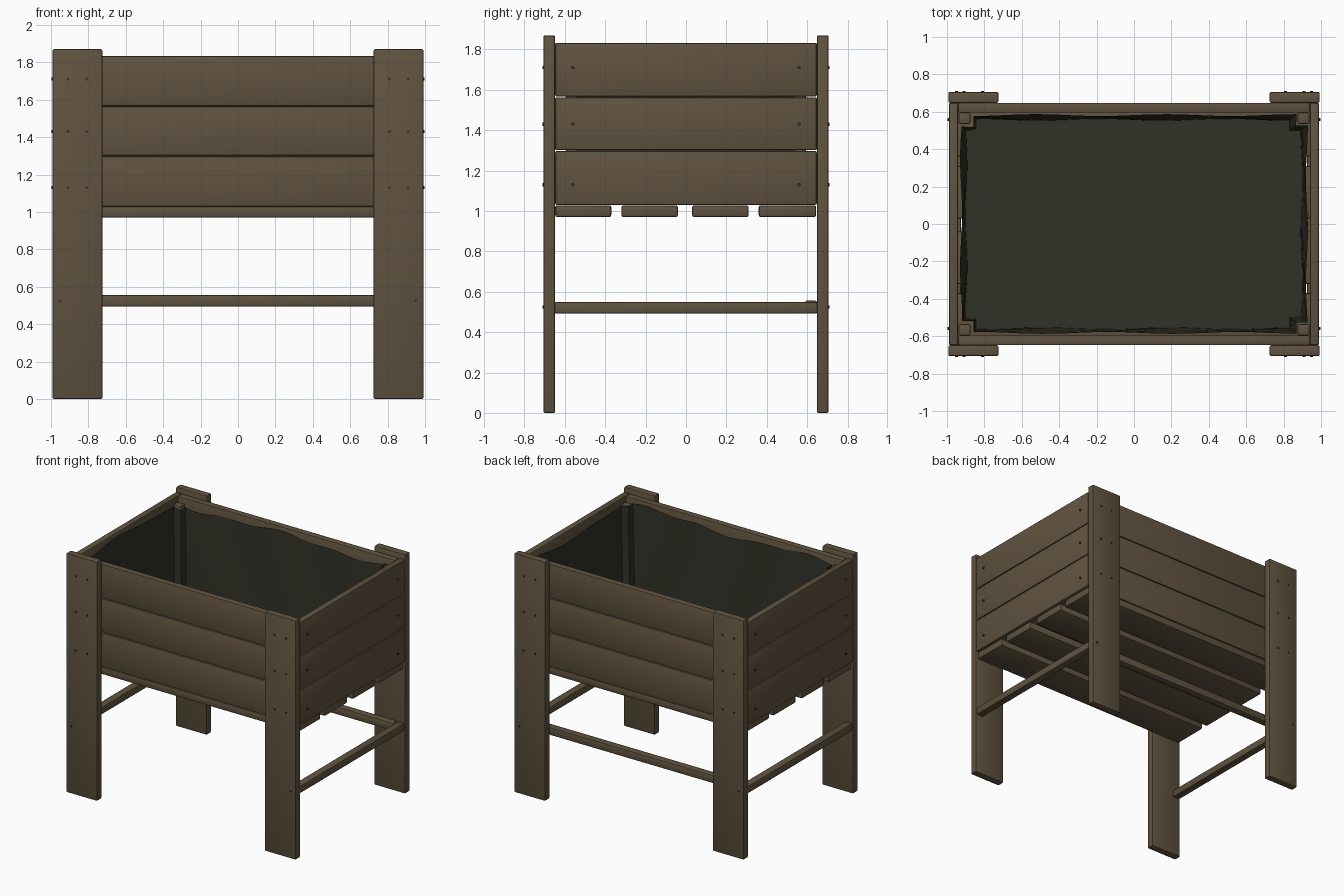
import bpy, bmesh, math
from mathutils import Matrix

if "Cube" in bpy.data.objects:
    bpy.data.objects.remove(bpy.data.objects["Cube"])


def material(name, rgb):
    m = bpy.data.materials.new(name)
    m.diffuse_color = (*rgb, 1)
    m.use_nodes = True
    m.node_tree.nodes["Principled BSDF"].inputs["Base Color"].default_value = m.diffuse_color
    return m


WOOD = material("brown wood", (0.118, 0.087, 0.051))
LINER = material("dark green liner", (0.030, 0.031, 0.020))
METAL = material("dark screw", (0.040, 0.034, 0.024))


def finish(bm, name, mat):
    me = bpy.data.meshes.new(name)
    bm.to_mesh(me)
    bm.free()
    ob = bpy.data.objects.new(name, me)
    bpy.context.collection.objects.link(ob)
    me.materials.append(mat)
    bpy.context.view_layer.objects.active = ob
    ob.select_set(True)
    bpy.ops.object.shade_smooth_by_angle(angle=math.radians(35))
    ob.select_set(False)
    return ob


def plank(name, x, y, z, bevel=0.008):
    """Softly rounded board given by its (min, max) on each axis."""
    bm = bmesh.new()
    bmesh.ops.create_cube(bm, size=1)
    for v in bm.verts:
        v.co = [(r[0] + r[1]) / 2 + c * (r[1] - r[0]) for c, r in zip(v.co, (x, y, z))]
    bmesh.ops.bevel(bm, geom=bm.edges[:], offset=bevel, segments=2, profile=0.5, affect='EDGES')
    return finish(bm, name, WOOD)


def span(s, a, b):
    return tuple(sorted((s * a, s * b)))


# Legs and corner posts
for sx, lr in ((-1, "left"), (1, "right")):
    for sy, fb in ((-1, "front"), (1, "back")):
        plank(f"{fb}_{lr}_leg", span(sx, 0.725, 0.992), span(sy, 0.648, 0.706), (0, 1.87))
        plank(f"{fb}_{lr}_post", span(sx, 0.875, 0.938), span(sy, 0.535, 0.595), (1.03, 1.79))

# Box walls, three boards each
for i, z in enumerate(((1.03, 1.297), (1.301, 1.563), (1.567, 1.833))):
    for s, lr, fb in ((-1, "left", "front"), (1, "right", "back")):
        plank(f"{fb}_board_{i}", (-0.94, 0.94), span(s, 0.595, 0.648), z)
        plank(f"{lr}_board_{i}", span(s, 0.94, 0.99), (-0.647, 0.647), z)

# Floor slats
for i, y in enumerate(((-0.648, -0.37), (-0.32, -0.04), (0.03, 0.31), (0.36, 0.645))):
    plank(f"floor_slat_{i}", (-0.975, 0.975), y, (0.97, 1.028), 0.01)

# Lower rails: both sides and the back
for s, lr in ((-1, "left"), (1, "right")):
    plank(f"{lr}_rail", span(s, 0.925, 0.985), (-0.65, 0.65), (0.492, 0.55))
plank("back_rail", (-0.925, 0.925), (0.59, 0.648), (0.495, 0.556))

# Cloth liner: notched outline around the posts, wavy rim, sagging inwards to the floor
quarter = [(0.93, 0.527), (0.868, 0.527), (0.868, 0.587)]
corners = []
for sx, sy, rev in ((1, 1, 0), (-1, 1, 1), (-1, -1, 0), (1, -1, 1)):
    q = [(sx * x, sy * y) for x, y in quarter]
    corners += q[::-1] if rev else q
outline = []
for a, b in zip(corners, corners[1:] + corners[:1]):
    n = max(2, int(math.dist(a, b) / 0.06))
    outline += [(a[0] + (b[0] - a[0]) * k / n, a[1] + (b[1] - a[1]) * k / n) for k in range(n)]
bm = bmesh.new()
rows = []
for t in (0, 0.08, 0.25, 0.5, 0.75, 1):
    row = []
    for x, y in outline:
        rim = 1.785 + 0.018 * math.sin(5 * x + 3 * y) + 0.01 * math.sin(13 * x - 7 * y)
        fold = 0.006 * (1 + math.sin(9 * x + 11 * y + 3 * t)) + 0.03 * (1 - t)
        row.append(bm.verts.new((x * (1 - fold), y * (1 - 1.4 * fold), 1.05 + (rim - 1.05) * t)))
    rows.append(row)
n = len(outline)
for lo, hi in zip(rows, rows[1:]):
    for k in range(n):
        bm.faces.new((lo[k], hi[k], hi[(k + 1) % n], lo[(k + 1) % n]))
bm.faces.new(rows[0])
bmesh.ops.recalc_face_normals(bm, faces=bm.faces[:])
bmesh.ops.reverse_faces(bm, faces=bm.faces[:])
finish(bm, "liner", LINER)

# Screw heads on the legs, side boards
bm = bmesh.new()


def screw(pos, axis):
    rot = Matrix.Rotation(math.pi / 2, 4, 'X' if axis == 'y' else 'Y')
    bmesh.ops.create_cone(bm, cap_ends=True, segments=8, radius1=0.008, radius2=0.008,
                          depth=0.012, matrix=Matrix.Translation(pos) @ rot)


for sx in (-1, 1):
    for sy in (-1, 1):
        for z in (1.71, 1.43, 1.13):
            for x in (0.91, 0.81):
                screw((sx * x, sy * 0.705, z), 'y')
            screw((sx * 0.992, sy * 0.56, z), 'x')
        screw((sx * 0.95, sy * 0.705, 0.525), 'y')
finish(bm, "screws", METAL)
